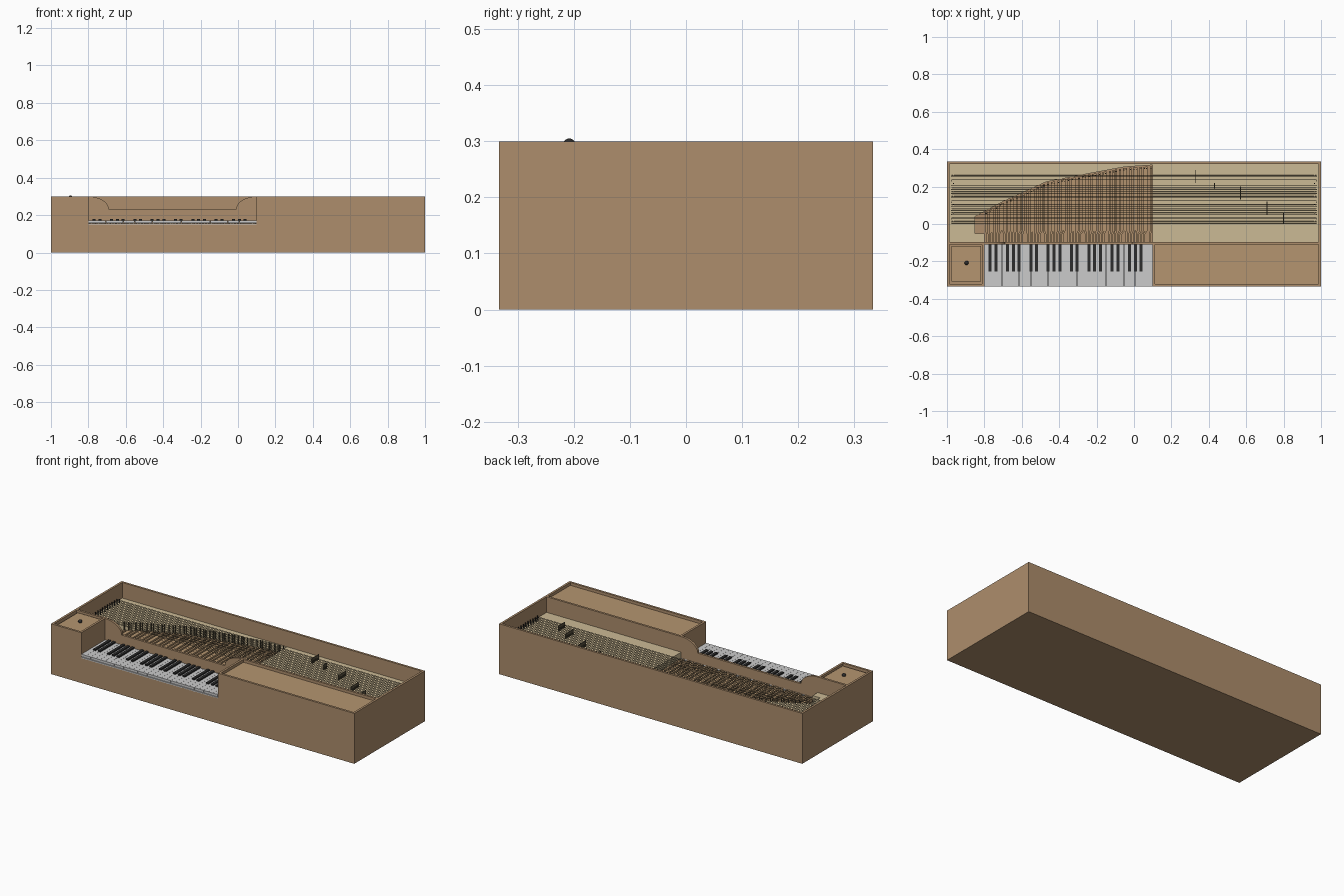
import bpy, bmesh, math
from mathutils import Matrix, Vector

if "Cube" in bpy.data.objects:
    bpy.data.objects.remove(bpy.data.objects["Cube"])


def material(name, rgb):
    m = bpy.data.materials.new(name)
    m.diffuse_color = (*rgb, 1)
    m.use_nodes = True
    m.node_tree.nodes["Principled BSDF"].inputs["Base Color"].default_value = m.diffuse_color
    return m


WOOD = material("case_wood", (0.42, 0.27, 0.15))
LIGHT = material("light_wood", (0.46, 0.30, 0.16))
CREAM = material("soundboard_wood", (0.60, 0.49, 0.30))
DARK = material("ebony", (0.025, 0.025, 0.025))
STRING = material("string_wire", (0.12, 0.10, 0.06))


def finish(bm, name, mat=None):
    bmesh.ops.recalc_face_normals(bm, faces=bm.faces)
    me = bpy.data.meshes.new(name)
    bm.to_mesh(me)
    bm.free()
    ob = bpy.data.objects.new(name, me)
    bpy.context.collection.objects.link(ob)
    if mat:
        me.materials.append(mat)
    return ob


def prism(bm, points, offset):
    """Extrude a planar outline of 3D points by an offset vector."""
    f = bm.faces.new([bm.verts.new(p) for p in points])
    g = bmesh.ops.extrude_face_region(bm, geom=[f], use_keep_orig=True)
    verts = [v for v in g["geom"] if isinstance(v, bmesh.types.BMVert)]
    bmesh.ops.translate(bm, verts=verts, vec=Vector(offset))


def box(bm, x0, x1, y0, y1, z0, z1):
    prism(bm, [(x0, y0, z0), (x1, y0, z0), (x1, y1, z0), (x0, y1, z0)], (0, 0, z1 - z0))


def boxes(name, mat, *dims):
    bm = bmesh.new()
    for d in dims:
        box(bm, *d)
    return finish(bm, name, mat)


def rod(bm, center, r, length, axis="Z", sides=6):
    m = Matrix.Translation(center)
    if axis == "X":
        m = m @ Matrix.Rotation(math.pi / 2, 4, "Y")
    bmesh.ops.create_cone(bm, cap_ends=True, segments=sides, radius1=r, radius2=r,
                          depth=length, matrix=m)


Y, T, H = 0.333, 0.013, 0.30       # half depth, wall thickness, height
KX0, KX1, KY = -0.80, 0.10, -0.10  # keyboard opening
N = 29                             # natural keys
KW = (KX1 - KX0) / N

# Outer case walls and floor
boxes("case_floor", WOOD, (-1, 1, -Y, Y, 0, T))
boxes("back_wall", WOOD, (-1, 1, Y - T, Y, T, H))
boxes("side_walls", WOOD, (-1, -1 + T, -Y, Y - T, T, H), (1 - T, 1, -Y, Y - T, T, H))
boxes("front_walls", WOOD, (-1 + T, KX0, -Y, -Y + T, T, H), (KX1, 1 - T, -Y, -Y + T, T, H),
      (KX0, KX1, -Y, -Y + T, T, 0.15))
boxes("key_cheeks", WOOD, (KX0 - T, KX0, -Y + T, KY, T, H), (KX1, KX1 + T, -Y + T, KY, T, H))

# Board behind the keyboard with the curved scoop
arc = [i * math.pi / 16 for i in range(9)]
scoop = [(KX0 + 0.11 * math.sin(a), 0.23 + 0.07 * math.cos(a)) for a in arc]
scoop += [(KX1 - 0.11 * math.sin(a), 0.23 + 0.07 * math.cos(a)) for a in reversed(arc)]
for name, outline in (
        ("name_board", [(KX0, 0.172)] + scoop + [(KX1, 0.172)]),
        ("box_back_left", [(-1 + T, T), (-1 + T, H), (KX0, H), (KX0, T)]),
        ("box_back_right", [(KX1, T), (KX1, H), (1 - T, H), (1 - T, T)])):
    bm = bmesh.new()
    prism(bm, [(x, KY - 0.01, z) for x, z in outline], (0, T, 0))
    finish(bm, name, WOOD)

# Recessed lids of the two boxes, with knob
boxes("left_box_lid", LIGHT, (-0.975, -0.818, -0.308, -0.117, 0.27, 0.29))
boxes("left_lid_ledge", WOOD, (-1 + T, KX0 - T, -Y + T, KY - 0.01, 0.26, 0.272))
boxes("right_box_lid", LIGHT, (KX1 + T, 1 - T, -Y + T, KY - 0.01, 0.265, 0.283))
bm = bmesh.new()
bmesh.ops.create_uvsphere(bm, u_segments=16, v_segments=10, radius=0.011,
                          matrix=Matrix.Translation((-0.895, -0.208, 0.294)))
knob = finish(bm, "lid_knob", DARK)
for p in knob.data.polygons:
    p.use_smooth = True

# Keyboard: bed, naturals, sharps
boxes("key_bed", None, (KX0, KX1, -Y, KY, 0.148, 0.155))
bm = bmesh.new()
for i in range(N):
    x = KX0 + i * KW
    box(bm, x + 0.0004, x + KW - 0.0004, -Y, KY, 0.158, 0.172)
finish(bm, "natural_keys")
sharps = [KX0 + (i + 1) * KW for i in range(N - 1) if i % 7 not in (2, 6)]
bm = bmesh.new()
for x in sharps:
    box(bm, x - 0.008, x + 0.008, -0.255, KY, 0.165, 0.18)
finish(bm, "sharp_keys", DARK)

# Soundboard on the right, hitch block with curved edge on the left
boxes("soundboard", CREAM, (KX1, 1 - T / 4, KY + 0.003, Y - T, 0.17, 0.207))
edge = [(-0.85, 0.04), (-0.70, 0.12), (-0.47, 0.225), (-0.25, 0.268), (-0.05, 0.305), (0.10, 0.315)]
block = [(-1 + T, KY + 0.003), (KX0, KY + 0.003), (KX0, -0.05), (-0.85, -0.05)] + edge
block += [(KX1, Y - T / 4), (-1 + T, Y - T / 4)]
bm = bmesh.new()
prism(bm, [(x, y, 0.002) for x, y in block], (0, 0, 0.205))
finish(bm, "hitch_block", CREAM)


def edge_y(x):
    for (xa, ya), (xb, yb) in zip(edge, edge[1:]):
        if x <= xb:
            return ya + (yb - ya) * (x - xa) / (xb - xa)
    return edge[-1][1]


# Bent key levers behind the board, each with an upright striking blade
keys = sorted([KX0 + (i + 0.5) * KW for i in range(N)] + sharps)
levers, blades = bmesh.new(), bmesh.new()
for i, x in enumerate(keys):
    x1 = KX0 + 0.01 + (KX1 - KX0 - 0.02) * i / (len(keys) - 1) + 0.004 * math.sin(i * 2.1)
    ye, w = edge_y(x1) - 0.006, 0.0055
    path = [(x, KY), (x, -0.055), (x1, -0.035), (x1, ye)]
    prism(levers, [(a - w, b, 0.15) for a, b in path] + [(a + w, b, 0.15) for a, b in reversed(path)],
          (0, 0, 0.02))
    box(blades, x1 - 0.003, x1 + 0.003, ye - 0.012, ye - 0.008, 0.17, 0.218)
finish(levers, "key_levers", LIGHT)
finish(blades, "striking_blades", STRING)

# Paired strings with pins at both ends
strings, pins = bmesh.new(), bmesh.new()
for i in range(24):
    y = 0.005 + 0.0225 * (i // 2) + 0.009 * (i % 2)
    rod(strings, (0, y, 0.223), 0.0012, 1.95, "X")
    for s in (-1, 1):
        rod(pins, (s * (0.975 - 0.01 * (i % 2)), y, 0.217), 0.0025, 0.026)
finish(strings, "strings", STRING)
finish(pins, "tuning_pins", DARK)

# Small upright bridges stepping across the soundboard
boxes("bridges", STRING, *[(x - 0.0025, x + 0.0025, a, b, 0.205, 0.236) for x, a, b in (
    (0.33, 0.22, 0.29), (0.43, 0.19, 0.22), (0.57, 0.13, 0.20), (0.71, 0.05, 0.12), (0.80, 0.0, 0.06))])
